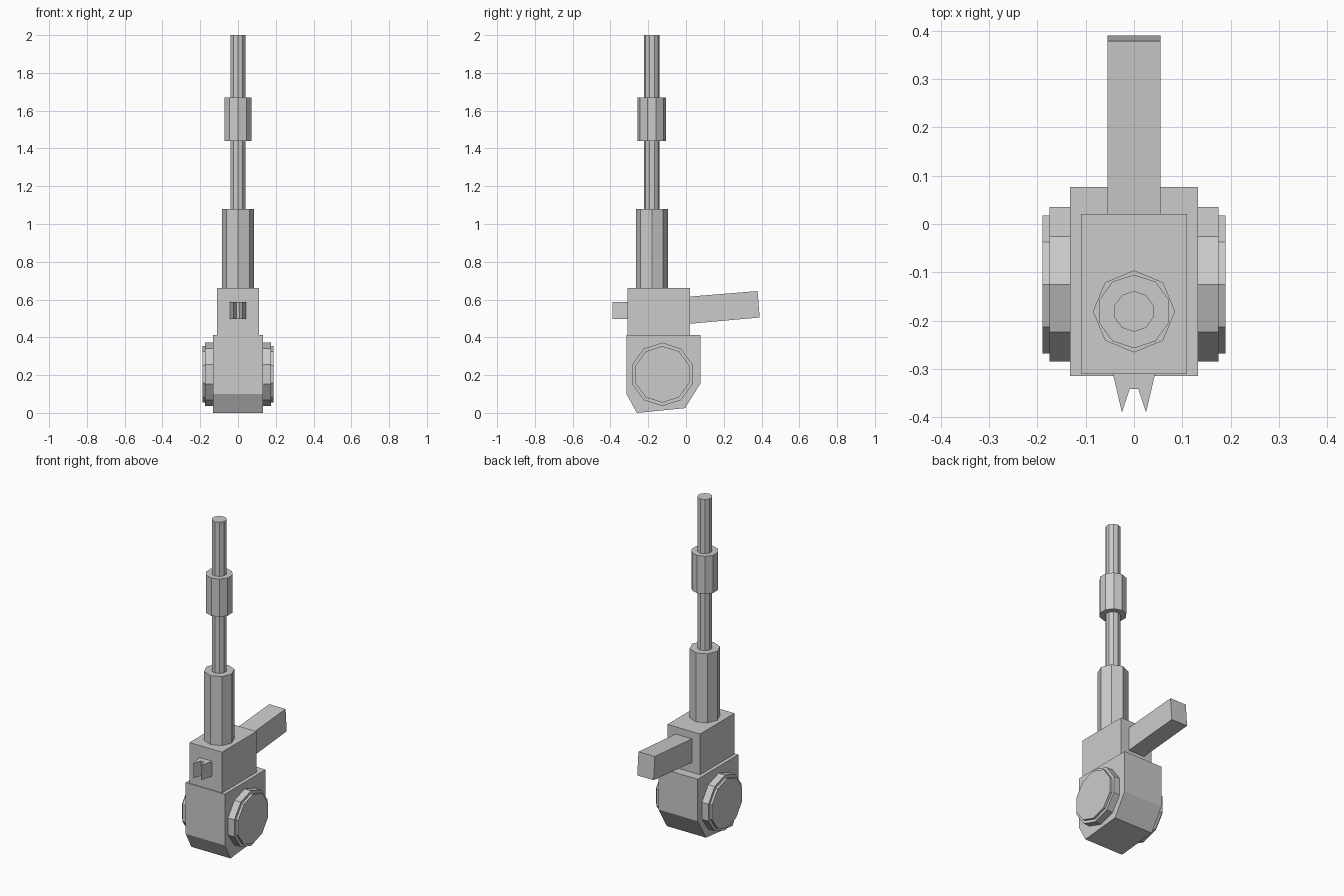
import bpy, bmesh, math
from mathutils import Vector

if "Cube" in bpy.data.objects:
    bpy.data.objects.remove(bpy.data.objects["Cube"])


def prism(name, profile, axis, lo, hi):
    """Extrude a closed 2D profile along x (profile in y,z) or z (profile in x,y)."""
    def place(p, t):
        return Vector((t, p[0], p[1])) if axis == 'x' else Vector((p[0], p[1], t))
    bm = bmesh.new()
    a = [bm.verts.new(place(p, lo)) for p in profile]
    b = [bm.verts.new(place(p, hi)) for p in profile]
    n = len(profile)
    bm.faces.new(a)
    bm.faces.new(b)
    for i in range(n):
        j = (i + 1) % n
        bm.faces.new((a[i], a[j], b[j], b[i]))
    bmesh.ops.recalc_face_normals(bm, faces=bm.faces)
    mesh = bpy.data.meshes.new(name)
    bm.to_mesh(mesh)
    bm.free()
    obj = bpy.data.objects.new(name, mesh)
    bpy.context.collection.objects.link(obj)
    return obj


def ngon(cx, cy, r, sides):
    """Regular polygon with its first corner on the positive second axis."""
    return [(cx + r * math.sin(2 * math.pi * i / sides),
             cy + r * math.cos(2 * math.pi * i / sides)) for i in range(sides)]


# Lower housing with bevelled underside
prism("lower_housing", [(-0.315, 0.412), (0.077, 0.412), (0.077, 0.157),
                        (-0.005, 0.025), (-0.26, 0.0), (-0.315, 0.10)],
      'x', -0.132, 0.132)

# Upper block
prism("upper_block", [(-0.31, 0.405), (0.021, 0.405), (0.021, 0.66), (-0.31, 0.66)],
      'x', -0.11, 0.11)

# Slightly raised rear arm
prism("rear_arm", [(0.0, 0.47), (0.39, 0.505), (0.379, 0.645), (0.0, 0.614)],
      'x', -0.055, 0.055)

# Forked front prong
prism("front_fork", [(-0.045, -0.30), (-0.043, -0.313), (-0.025, -0.39), (-0.009, -0.342),
                     (0.009, -0.342), (0.025, -0.39), (0.043, -0.313), (0.045, -0.30)],
      'z', 0.497, 0.587)

# Stepped side caps
for side, s in (("left", -1), ("right", 1)):
    prism(side + "_cap_base", ngon(-0.125, 0.204, 0.168, 10), 'x', *sorted((s * 0.12, s * 0.175)))
    prism(side + "_cap_face", ngon(-0.125, 0.204, 0.150, 10), 'x', *sorted((s * 0.17, s * 0.189)))

# Upright tube stack: name, radius, sides, bottom, top
for name, r, sides, lo, hi in (("tube_sleeve", 0.085, 8, 0.65, 1.08),
                               ("tube", 0.042, 10, 1.07, 2.0),
                               ("tube_collar", 0.076, 10, 1.44, 1.67)):
    prism(name, ngon(0, -0.181, r, sides), 'z', lo, hi)
